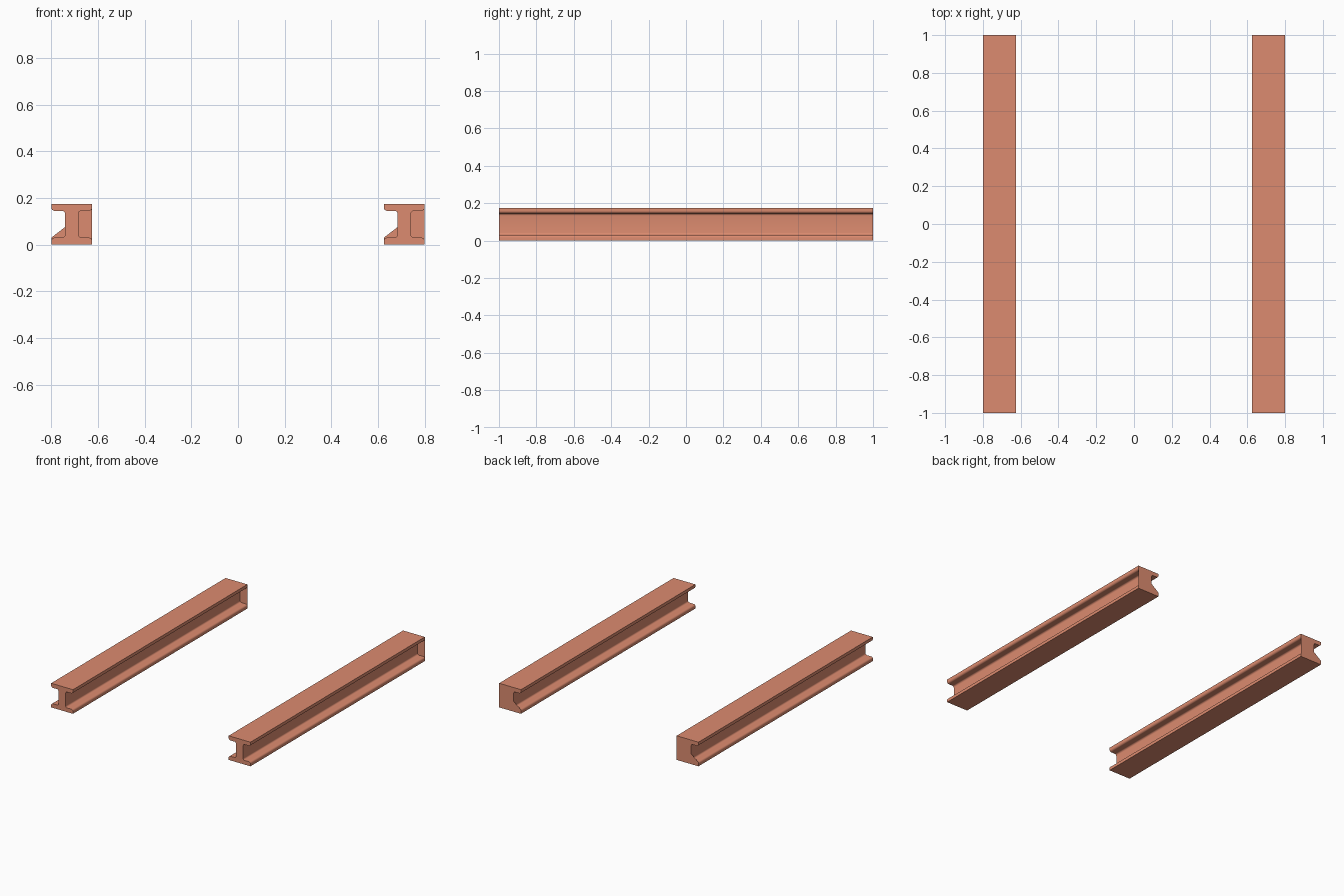
import bpy, bmesh, math

if "Cube" in bpy.data.objects:
    bpy.data.objects.remove(bpy.data.objects["Cube"])

W, H, T, WEB = 0.0875, 0.175, 0.03, 0.029   # half width, height, flange thickness, half web
TOE, ROOT = 0.014, 0.012                  # rounded flange toe and web root
L = 1.0


def arc(cx, cz, r, a0, a1, n=6):
    return [(cx + r * math.cos(math.radians(a0 + (a1 - a0) * i / n)),
             cz + r * math.sin(math.radians(a0 + (a1 - a0) * i / n))) for i in range(n + 1)]


def beam_profile():
    # lower right quarter, bottom corner to mid web, then mirrored
    q = [(W, 0)]
    q += arc(W - TOE, T - TOE, TOE, 0, 90)
    q += arc(WEB + ROOT, T + ROOT, ROOT, 270, 180)
    right = q + [(x, H - z) for x, z in reversed(q)]
    return right + [(-x, z) for x, z in reversed(right)]


def make_beam(name, cx, mat):
    bm = bmesh.new()
    prof = beam_profile()
    front = [bm.verts.new((x, -L, z)) for x, z in prof]
    back = [bm.verts.new((x, L, z)) for x, z in prof]
    n = len(prof)
    for i in range(n):
        j = (i + 1) % n
        bm.faces.new((front[i], front[j], back[j], back[i]))
    bm.faces.new(front[::-1])
    bm.faces.new(back)
    bmesh.ops.recalc_face_normals(bm, faces=bm.faces[:])
    # back end plate: closes the right channel and the lower left corner
    for pts in ([(WEB, T - TOE), (W, T - TOE), (W, H - T + TOE), (WEB, H - T + TOE)],
                [(-W, T - TOE), (-WEB, T - TOE), (-WEB, 0.075), (-W, T)]):
        bm.faces.new([bm.verts.new((x, L, z)) for x, z in reversed(pts)])
    me = bpy.data.meshes.new(name)
    bm.to_mesh(me)
    bm.free()
    ob = bpy.data.objects.new(name, me)
    ob.location.x = cx
    me.materials.append(mat)
    bpy.context.collection.objects.link(ob)
    bpy.ops.object.select_all(action='DESELECT')
    bpy.context.view_layer.objects.active = ob
    ob.select_set(True)
    bpy.ops.object.shade_smooth_by_angle(angle=math.radians(30))


paint = bpy.data.materials.new("red_oxide_paint")
paint.diffuse_color = (0.72, 0.26, 0.16, 1)
paint.use_nodes = True
paint.node_tree.nodes["Principled BSDF"].inputs["Base Color"].default_value = paint.diffuse_color

# pair of parallel steel beams
for side, cx in (("left", -0.7125), ("right", 0.7125)):
    make_beam(side + "_beam", cx, paint)
